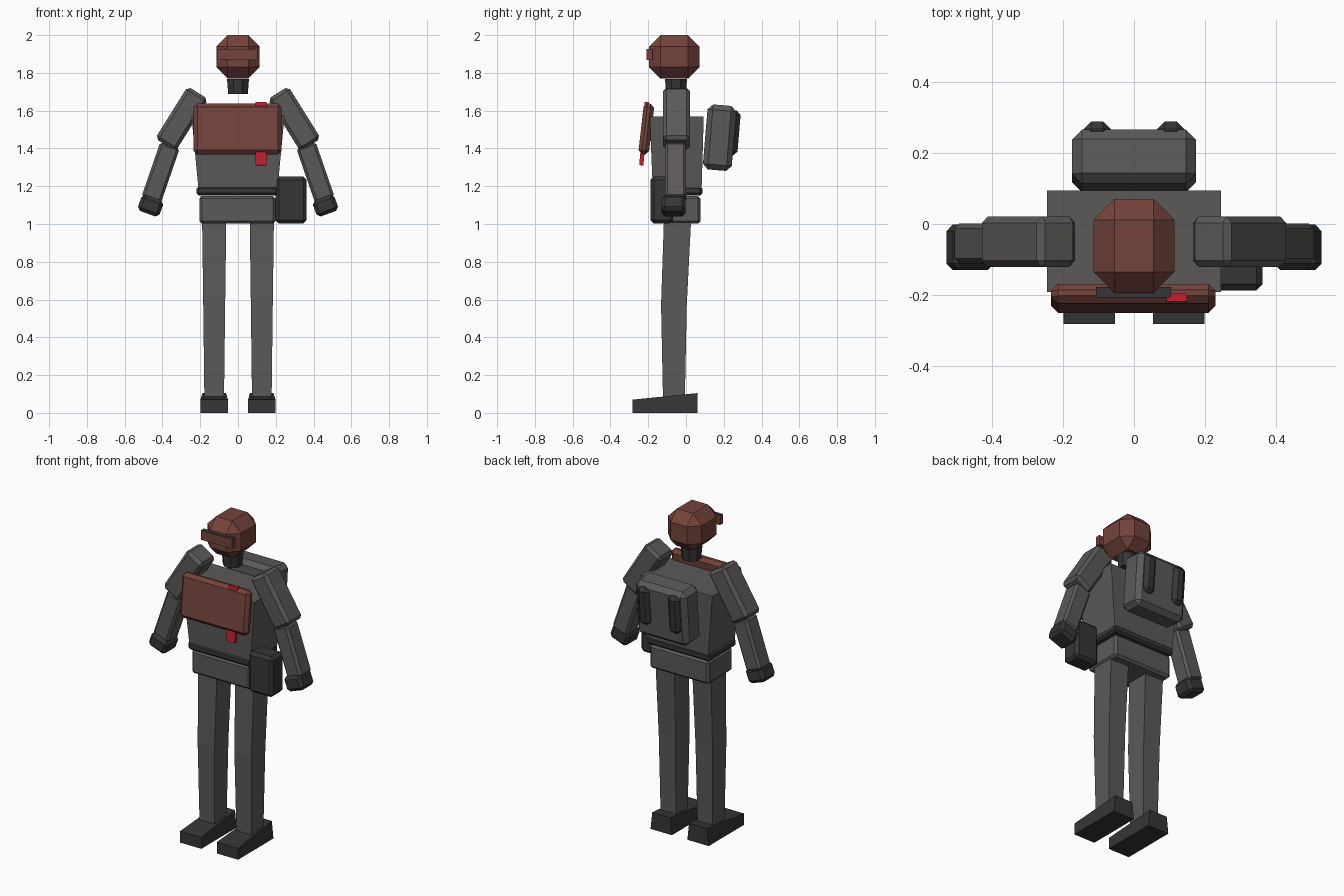
import bpy, bmesh, math
from mathutils import Matrix, Vector

if "Cube" in bpy.data.objects:
    bpy.data.objects.remove(bpy.data.objects["Cube"])


def material(name, rgb):
    m = bpy.data.materials.new(name)
    m.diffuse_color = (*rgb, 1)
    m.use_nodes = True
    m.node_tree.nodes["Principled BSDF"].inputs["Base Color"].default_value = m.diffuse_color
    return m


GREY = material("uniform grey", (0.108, 0.102, 0.098))
DARK = material("dark gear", (0.037, 0.037, 0.037))
BROWN = material("brown red", (0.175, 0.056, 0.044))
RED = material("bright red", (0.52, 0.014, 0.030))


def finish(name, bm, mat):
    bmesh.ops.recalc_face_normals(bm, faces=bm.faces)
    me = bpy.data.meshes.new(name)
    bm.to_mesh(me)
    bm.free()
    me.materials.append(mat)
    ob = bpy.data.objects.new(name, me)
    bpy.context.collection.objects.link(ob)
    return ob


def box(name, centre, size, mat, bevel=0.0, rx=0, ry=0):
    """Box with chamfered edges, tilted by rx / ry degrees."""
    bm = bmesh.new()
    bmesh.ops.create_cube(bm, size=1, matrix=Matrix.Diagonal((*size, 1)))
    if bevel:
        bmesh.ops.bevel(bm, geom=bm.edges[:], offset=bevel, segments=1,
                        affect='EDGES', profile=0.5)
    rot = Matrix.Rotation(math.radians(rx), 4, 'X') @ Matrix.Rotation(math.radians(ry), 4, 'Y')
    bm.transform(Matrix.Translation(centre) @ rot)
    return finish(name, bm, mat)


def loft(name, sections, mat):
    """Skin through rectangular sections (x0, x1, y0, y1, z front, z back)."""
    bm = bmesh.new()
    rings = []
    for x0, x1, y0, y1, zf, zb in sections:
        rings.append([bm.verts.new(p) for p in
                      ((x0, y0, zf), (x1, y0, zf), (x1, y1, zb), (x0, y1, zb))])
    for a, b in zip(rings, rings[1:]):
        for i in range(4):
            j = (i + 1) % 4
            bm.faces.new((a[i], a[j], b[j], b[i]))
    bm.faces.new(rings[0][::-1])
    bm.faces.new(rings[-1])
    return finish(name, bm, mat)


# Head, visor and neck
box("head", (0, -0.062, 1.885), (0.23, 0.266, 0.23), BROWN, 0.06)
visor = box("visor", (-0.002, -0.193, 1.898), (0.212, 0.03, 0.058), BROWN)
visor.data.materials.append(DARK)
for f in visor.data.polygons:
    if f.normal.z > 0.9:
        f.material_index = 1
bm = bmesh.new()
bmesh.ops.create_cone(bm, cap_ends=True, segments=8, radius1=0.056, radius2=0.063, depth=0.08,
                      matrix=Matrix.Translation((0, -0.053, 1.727)) @ Matrix.Rotation(math.pi / 8, 4, 'Z'))
finish("neck", bm, DARK)

# Torso, belt and hips
loft("torso", [(-0.207, 0.207, -0.175, 0.082, 1.16, 1.16),
               (-0.246, 0.246, -0.192, 0.094, 1.57, 1.57)], GREY)
box("belt", (-0.003, -0.048, 1.175), (0.432, 0.27, 0.048), DARK, 0.012)
box("hips", (-0.003, -0.045, 1.075), (0.404, 0.245, 0.146), GREY, 0.014)

# Chest plate and the red strap running behind it
box("chest_plate", (-0.002, -0.21, 1.503), (0.465, 0.056, 0.27), BROWN, 0.02, rx=-6.5)
box("red_strap", (0.121, -0.222, 1.478), (0.058, 0.022, 0.336), RED, rx=-5)

# Hip pouch
box("hip_pouch", (0.281, -0.128, 1.127), (0.165, 0.12, 0.25), DARK, 0.018)

# Backpack with two raised ribs
box("backpack", (0, 0.178, 1.457), (0.35, 0.153, 0.345), GREY, 0.028, rx=-4.8)
for s in (-1, 1):
    box("backpack_rib", (s * 0.104, 0.256, 1.482), (0.078, 0.05, 0.238), DARK, 0.022, rx=-4.8)

# Arms and legs
for s, side in ((-1, "left"), (1, "right")):
    box(side + "_upper_arm", (s * 0.298, -0.05, 1.557), (0.128, 0.143, 0.325), GREY, 0.018, ry=-s * 32)
    box(side + "_forearm", (s * 0.41, -0.055, 1.272), (0.108, 0.112, 0.31), GREY, 0.014, ry=-s * 19)
    box(side + "_hand", (s * 0.463, -0.066, 1.097), (0.122, 0.128, 0.09), DARK, 0.018, ry=-s * 20)
    c = s * 0.126
    loft(side + "_leg", [(c - 0.052, c + 0.052, -0.122, -0.006, 0.08, 0.08),
                         (c - 0.058, c + 0.058, -0.132, 0.004, 0.57, 0.57),
                         (c - 0.064, c + 0.064, -0.117, 0.027, 1.02, 1.02)], GREY)
    # Boot is a wedge, rising towards the heel
    bm = bmesh.new()
    bmesh.ops.create_cube(bm, size=1)
    for v in bm.verts:
        front, top = v.co.y < 0, v.co.z > 0
        half = 0.062 if (top and not front) else 0.073
        v.co = Vector((c + math.copysign(half, v.co.x),
                       -0.283 if front else 0.062,
                       (0.07 if front else 0.105) if top else 0))
    finish(side + "_boot", bm, DARK)
